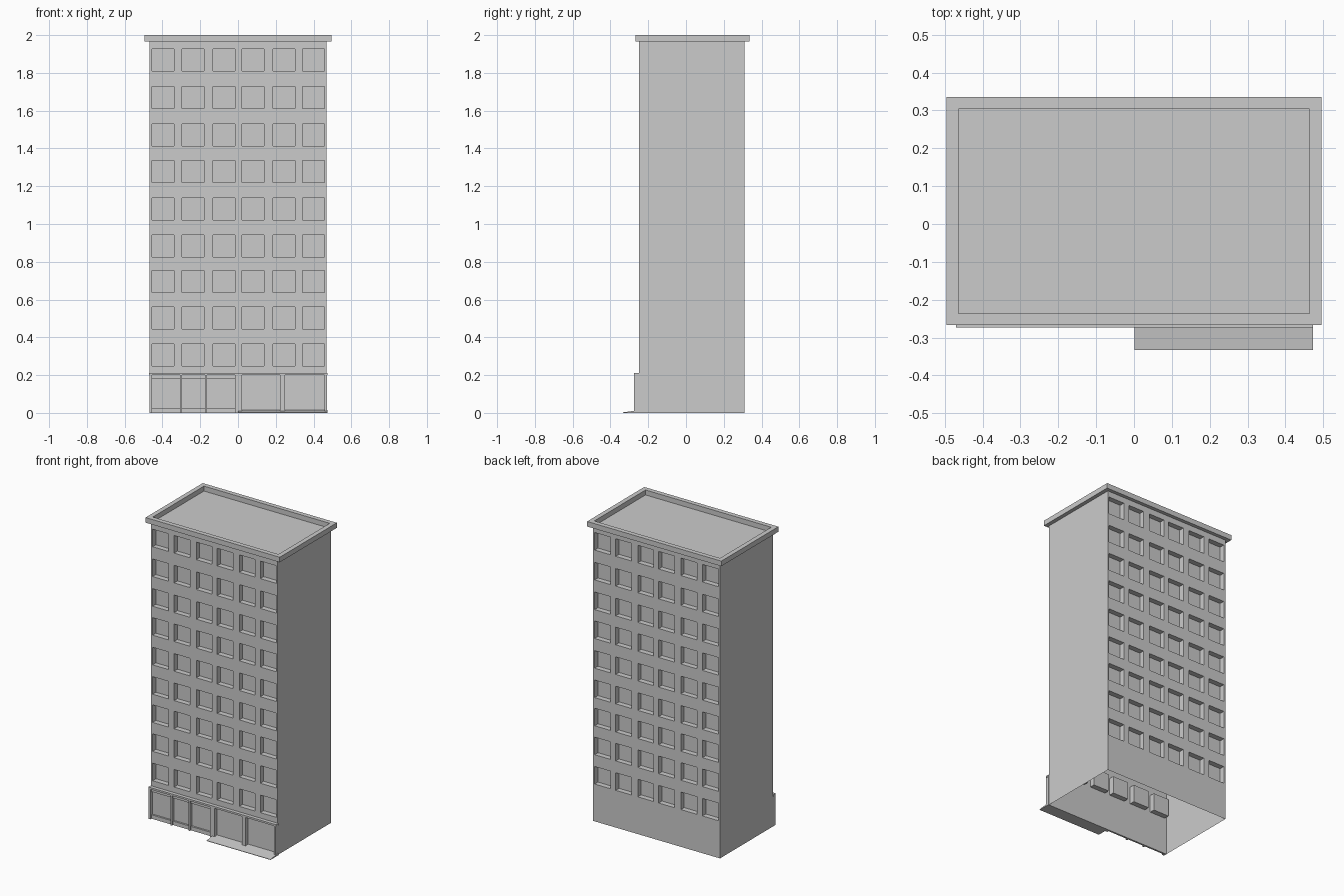
import bpy, bmesh

cube = bpy.data.objects.get("Cube")
if cube:
    bpy.data.objects.remove(cube, do_unlink=True)

# One plain grey for the whole building
GREY = (0.6, 0.6, 0.6, 1)
concrete = bpy.data.materials.new("light_grey_concrete")
concrete.use_nodes = True
concrete.diffuse_color = GREY
concrete.node_tree.nodes["Principled BSDF"].inputs["Base Color"].default_value = GREY


def add_object(name, bm):
    mesh = bpy.data.meshes.new(name)
    bm.to_mesh(mesh)
    bm.free()
    mesh.materials.append(concrete)
    obj = bpy.data.objects.new(name, mesh)
    bpy.context.collection.objects.link(obj)
    return obj


def extrude_profile(bm, points, x0, x1):
    """Extrude a (y, z) outline from x0 to x1."""
    ends = [[bm.verts.new((x, y, z)) for y, z in points] for x in (x0, x1)]
    faces = [bm.faces.new(ends[0]), bm.faces.new(ends[1])]
    for i in range(len(points)):
        j = (i + 1) % len(points)
        faces.append(bm.faces.new((ends[0][i], ends[0][j], ends[1][j], ends[1][i])))
    bmesh.ops.recalc_face_normals(bm, faces=faces)
    return faces


def box(name, x, y, z):
    bm = bmesh.new()
    extrude_profile(bm, [(y[0], z[0]), (y[1], z[0]), (y[1], z[1]), (y[0], z[1])], *x)
    return add_object(name, bm)


# Hollow tower shell: gridded walls with every window cell pushed inwards
HALF, FRONT, BACK, TOP = 0.468, -0.25, 0.31, 1.97
WINDOW, REVEAL = 0.117, 0.035
columns = [-0.397, -0.238, -0.074, 0.08, 0.243, 0.399]
floors = [0.307, 0.503, 0.696, 0.884, 1.08, 1.278, 1.471, 1.669, 1.868]


def cuts(start, centres, end):
    edges = [c + s * WINDOW / 2 for c in centres for s in (-1, 1)]
    return [start] + edges + [end]


xs, zs = cuts(-HALF, columns, HALF), cuts(0, floors, TOP)
bm = bmesh.new()
windows = []
for y, inward in ((FRONT, 1), (BACK, -1)):
    grid = [[bm.verts.new((x, y, z)) for x in xs] for z in zs]
    for r in range(len(zs) - 1):
        for c in range(len(xs) - 1):
            quad = [grid[r][c], grid[r][c + 1], grid[r + 1][c + 1], grid[r + 1][c]]
            face = bm.faces.new(quad if inward > 0 else quad[::-1])
            if r % 2 and c % 2:
                windows.append((face, inward))
for x in (-HALF, HALF):
    for z0, z1 in zip(zs, zs[1:]):
        quad = [bm.verts.new((x, y, z)) for y, z in
                ((FRONT, z0), (BACK, z0), (BACK, z1), (FRONT, z1))]
        bm.faces.new(quad if x > 0 else quad[::-1])
for face, inward in windows:
    pane = bmesh.ops.extrude_discrete_faces(bm, faces=[face])["faces"][0]
    bmesh.ops.translate(bm, vec=(0, inward * REVEAL, 0), verts=pane.verts[:])
bmesh.ops.remove_doubles(bm, verts=bm.verts[:], dist=0.0005)
add_object("tower_walls", bm)

# Overhanging cornice with a sunken flat roof
bm = bmesh.new()
extrude_profile(bm, [(-0.267, 1.966), (0.335, 1.966), (0.335, 2), (-0.267, 2)], -0.495, 0.495)
lid = max(bm.faces, key=lambda f: f.calc_center_median().z)
bmesh.ops.inset_region(bm, faces=[lid], thickness=0.044)
floor = bmesh.ops.extrude_discrete_faces(bm, faces=[lid])["faces"][0]
bmesh.ops.translate(bm, vec=(0, 0, -0.045), verts=floor.verts[:])
bmesh.ops.delete(bm, geom=[f for f in bm.faces if f.normal.z < -0.9], context="FACES_ONLY")
cornice = add_object("roof_cornice", bm)
box("cornice_soffit", (-0.494, 0.494), (-0.266, 0.334), (1.966, 1.967))

# Ground floor shop front: ledge and uprights
SHOP = -0.274
box("shop_ledge", (-0.47, 0.473), (SHOP, FRONT), (0.2, 0.212))
posts = [(-0.468, -0.455), (-0.307, -0.296), (-0.175, -0.164), (-0.016, 0.02),
         (0.222, 0.249), (0.459, 0.47)]
for i, span in enumerate(posts):
    box(f"shop_post_{i + 1}", span, (SHOP, FRONT), (0, 0.2))

# Rails above and below the display windows on one half
box("window_lintel", (-0.468, 0), (-0.262, FRONT), (0.18, 0.2))
box("window_sill", (-0.468, 0), (-0.262, FRONT), (0, 0.026))

# Sloping entrance ramp
bm = bmesh.new()
extrude_profile(bm, [(-0.333, 0), (FRONT, 0), (FRONT, 0.014), (-0.333, 0.003)], 0.001, 0.473)
add_object("entrance_ramp", bm)
